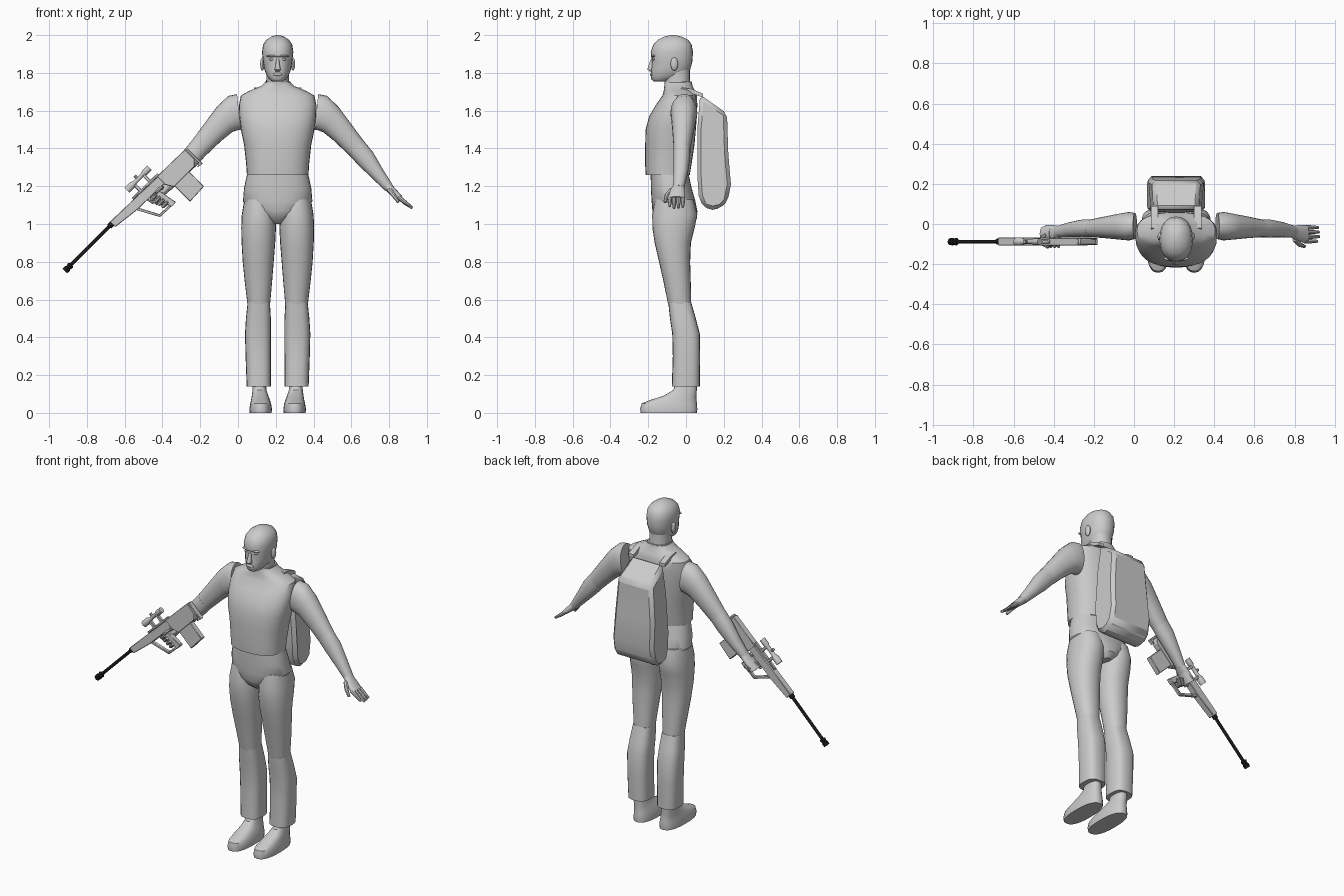
import bpy, bmesh, math
from mathutils import Vector, Matrix

CX = 0.21                      # body centre line
black = bpy.data.materials.new("black")
black.diffuse_color = (0.01, 0.01, 0.01, 1)


def finish(bm, name, loc=(CX, 0, 0), mirror=False, bevel=0, mat=None, angle=35):
    bmesh.ops.recalc_face_normals(bm, faces=bm.faces)
    me = bpy.data.meshes.new(name)
    bm.to_mesh(me)
    bm.free()
    ob = bpy.data.objects.new(name, me)
    ob.location = loc
    bpy.context.collection.objects.link(ob)
    if mat:
        me.materials.append(mat)
    if bevel:
        m = ob.modifiers.new("bevel", 'BEVEL')
        m.width, m.segments = bevel, 1
    if mirror:
        ob.modifiers.new("mirror", 'MIRROR').use_mirror_merge = False
    bpy.context.view_layer.objects.active = ob
    ob.select_set(True)
    bpy.ops.object.shade_smooth_by_angle(angle=math.radians(angle))
    ob.select_set(False)
    return ob


def loft(name, rings, n=24, p=2.2, flip=1, **kw):
    """rings: (x, z, half width, y front, y back[, tilt of ring in degrees])"""
    bm, loops = bmesh.new(), []
    for x, z, a, y0, y1, *t in rings:
        t = math.radians(t[0]) if t else 0
        ring = []
        for i in range(n):
            c, s = math.cos(math.tau * i / n), math.sin(math.tau * i / n)
            k = a * math.copysign(abs(c) ** (2 / p), c)
            y = (y0 + y1) / 2 + (y1 - y0) / 2 * math.copysign(abs(s) ** (2 / p), s)
            ring.append(bm.verts.new((flip * (x + k * math.cos(t)), y, z + k * math.sin(t))))
        loops.append(ring)
    for r, q in zip(loops, loops[1:]):
        for i in range(n):
            bm.faces.new((r[i], r[(i + 1) % n], q[(i + 1) % n], q[i]))
    bm.faces.new(loops[0])
    bm.faces.new(loops[-1])
    return finish(bm, name, **kw)


def plate(name, pts, half, to3d, **kw):
    """extrude a 2D outline by +-half, placed in space by to3d(a, b, side)"""
    bm = bmesh.new()
    sides = [[bm.verts.new(to3d(a, b, s * half)) for a, b in pts] for s in (-1, 1)]
    bm.faces.new(sides[0])
    bm.faces.new(sides[1])
    n = len(pts)
    for i in range(n):
        j = (i + 1) % n
        bm.faces.new((sides[0][i], sides[0][j], sides[1][j], sides[1][i]))
    return finish(bm, name, **kw)


def tube(name, pts, radii, n=10, loc=(CX, 0, 0), **kw):
    bm, loops = bmesh.new(), []
    pts = [Vector(q) for q in pts]
    for i, q in enumerate(pts):
        d = pts[min(i + 1, len(pts) - 1)] - pts[max(i - 1, 0)]
        rot = d.to_track_quat('Z', 'Y')
        loops.append([bm.verts.new(q + rot @ Vector((radii[i] * math.cos(math.tau * k / n),
                      radii[i] * math.sin(math.tau * k / n), 0))) for k in range(n)])
    for r, q in zip(loops, loops[1:]):
        for i in range(n):
            bm.faces.new((r[i], r[(i + 1) % n], q[(i + 1) % n], q[i]))
    bm.faces.new(loops[0])
    bm.faces.new(loops[-1])
    return finish(bm, name, loc=loc, **kw)


def ball(name, c, size, **kw):
    bm = bmesh.new()
    bmesh.ops.create_uvsphere(bm, u_segments=14, v_segments=8, radius=1,
                              matrix=Matrix.LocRotScale(Vector(c), None, Vector(size)))
    return finish(bm, name, **kw)


# torso, pelvis, neck
loft("torso", [(0, 1.26, .163, -.213, .02), (0, 1.32, .167, -.217, .03), (0, 1.42, .178, -.216, .045),
               (0, 1.50, .195, -.214, .052), (0, 1.57, .203, -.195, .058), (0, 1.63, .205, -.16, .06),
               (0, 1.68, .195, -.125, .058), (0, 1.705, .15, -.118, .048), (0, 1.73, .088, -.115, .035),
               (0, 1.75, .068, -.112, .03)], n=32, p=2.4)
loft("pelvis", [(0, 1.26, .163, -.187, .015), (0, 1.19, .178, -.186, .03), (0, 1.12, .184, -.182, .05),
                (0, 1.07, .145, -.178, .06), (0, 1.03, .085, -.16, .058), (0, 1.0, .03, -.12, .03)], n=32, p=2.3)
loft("collar", [(0, 1.72, .07, -.115, .036), (0, 1.755, .068, -.115, .03)])
loft("neck", [(0, 1.73, .062, -.11, .025), (0, 1.77, .06, -.115, .02), (0, 1.83, .06, -.12, .02)])

# head with face details
loft("head", [(0, 1.755, .03, -.172, -.10), (0, 1.765, .042, -.183, -.06), (0, 1.785, .058, -.186, 0),
              (0, 1.82, .071, -.184, .023), (0, 1.86, .077, -.18, .034), (0, 1.91, .083, -.187, .037),
              (0, 1.95, .077, -.173, .03), (0, 1.975, .06, -.15, .012), (0, 1.992, .034, -.115, -.022),
              (0, 2.0, .008, -.08, -.058)], angle=60)
loft("nose", [(0, 1.808, .012, -.192, -.17), (0, 1.818, .017, -.206, -.17), (0, 1.835, .012, -.2, -.17),
              (0, 1.875, .007, -.186, -.17)], n=10, angle=60)
ball("lips", (0, -.181, 1.792), (.026, .01, .009))
ball("brow", (0, -.172, 1.889), (.062, .014, .008))
ball("eye", (.031, -.168, 1.872), (.014, .011, .007), mirror=True)
ball("ear", (.081, -.062, 1.847), (.012, .02, .035), mirror=True)

# legs and shoes
loft("thigh", [(.098, 1.13, .078, -.165, .04), (.1, 1.05, .09, -.179, .06), (.101, .98, .092, -.178, .046),
               (.102, .9, .089, -.166, .026), (.103, .8, .082, -.143, .022), (.102, .7, .073, -.12, .025),
               (.1, .575, .06, -.095, .028)], mirror=True)
loft("shin", [(.1, .585, .059, -.094, .028), (.102, .5, .066, -.085, .052), (.104, .42, .069, -.073, .073),
              (.103, .3, .067, -.07, .075), (.1, .14, .064, -.075, .073)], n=20, p=2.8, mirror=True)
loft("shoe", [(.09, 0, .058, -.24, .058), (.09, .02, .06, -.243, .06), (.09, .05, .055, -.235, .058),
              (.091, .068, .05, -.19, .056), (.093, .09, .044, -.12, .055), (.096, .12, .037, -.068, .057),
              (.097, .17, .034, -.05, .058)], p=2.5, mirror=True)

# arms
loft("upper_arm", [(.205, 1.592, .096, -.075, .055, 84), (.235, 1.588, .094, -.082, .06, 74),
                   (.28, 1.555, .079, -.078, .052, 60), (.34, 1.49, .065, -.072, .04, 50),
                   (.425, 1.393, .053, -.065, .022, 44)], mirror=True)
loft("forearm", [(.415, 1.405, .054, -.066, .023, 44), (.465, 1.347, .052, -.067, .022, 40),
                 (.525, 1.27, .038, -.066, .01, 38), (.59, 1.19, .025, -.068, -.01, 38)], mirror=True)
loft("palm", [(.575, 1.208, .023, -.066, -.012, 38), (.605, 1.175, .022, -.085, -.006, 40),
              (.65, 1.135, .015, -.098, -.006, 42)], n=16, mirror=True)

# open left hand
for i in range(4):
    y, e = -.017 - .023 * i, (.004, .0, -.002, .008)[i]
    tube("left_finger", [(.64, y, 1.142), (.675 - e, y, 1.113 + e), (.712 - e, y, 1.086 + e)],
         (.012, .011, .007), n=8)
tube("left_thumb", [(.592, -.075, 1.18), (.615, -.103, 1.15), (.64, -.112, 1.115)], (.014, .012, .008), n=8)

# backpack: side profile, wider towards the bottom
plate("backpack", [(.075, 1.685), (.217, 1.585), (.224, 1.37), (.238, 1.21), (.22, 1.12), (.185, 1.085),
                   (.14, 1.075), (.09, 1.09), (.067, 1.15), (.06, 1.26), (.06, 1.5)], 1,
      lambda y, z, s: (s * (.112 + .032 * min(1, (1.685 - z) / .4)), y, z), bevel=.02, angle=28)
plate("shoulder_strap", [(-.05, 1.69), (-.02, 1.722), (.03, 1.715), (.09, 1.69), (.09, 1.67),
                         (.03, 1.69), (-.02, 1.70), (-.05, 1.67)], .018,
      lambda y, z, s: (.108 + s, y, z), mirror=True)

# rifle: u runs towards the muzzle, v towards the scope
R = math.sqrt(.5)


def gun(u, v, w=0.0):
    return (-.466 - (u + v) * R, -.088 + w, 1.21 + (v - u) * R)


O = (0, 0, 0)
for name, pts, half in [
    ("rifle_stock", [(-.262, .0), (-.05, .004), (-.05, -.05), (-.08, -.1), (-.235, -.1), (-.262, -.07)], .019),
    ("stock_pad", [(-.275, -.005), (-.262, -.002), (-.262, -.1), (-.24, -.115), (-.275, -.12)], .015),
    ("magazine", [(-.195, -.09), (-.085, -.09), (-.085, -.215), (-.195, -.21)], .017),
    ("receiver", [(-.06, .0), (.29, .01), (.29, -.03), (.15, -.047), (-.06, -.052)], .02),
    ("top_rail", [(-.07, .0), (.12, .005), (.12, .017), (-.07, .014)], .01),
    ("pistol_grip", [(-.01, -.045), (.03, -.045), (.005, -.165), (-.03, -.165)], .015),
    ("guard_bottom", [(-.03, -.165), (.085, -.16), (.08, -.147), (-.03, -.152)], .011),
    ("guard_front", [(.085, -.16), (.15, -.04), (.133, -.04), (.073, -.153)], .011),
    ("trigger", [(.06, -.045), (.072, -.045), (.064, -.085), (.056, -.085)], .005),
    ("rear_scope_mount", [(-.02, .01), (-.002, .01), (-.002, .06), (-.02, .06)], .01),
    ("front_scope_mount", [(.05, .01), (.068, .01), (.068, .06), (.05, .06)], .01),
]:
    plate(name, pts, half, gun, loc=O, bevel=.003)


def along(name, stations, v, **kw):
    tube(name, [gun(u, v) for u, r in stations], [r for u, r in stations], n=14, loc=O, **kw)


along("scope", [(-.06, .017), (-.02, .017), (-.01, .012), (.05, .012), (.07, .02), (.108, .02)], .064)
tube("scope_knob", [gun(.025, .06), gun(.025, .09)], (.009, .009), loc=O)
along("barrel", [(.28, .016), (.31, .015), (.312, .0095), (.605, .0095)], -.006, mat=black)
along("muzzle_brake", [(.595, .012), (.6, .019), (.617, .014), (.623, .019), (.643, .017)], -.006, mat=black)

# right hand closed around the grip
loft("right_knuckles", [(.615, 1.165, .024, -.09, -.008, 40), (.66, 1.115, .026, -.085, -.012, 40)],
     n=16, flip=-1)
for i in range(4):
    v = -.062 - .023 * i
    u = .035 - .005 * i
    tube("right_finger", [gun(u - .02, v, .035), gun(u + .012, v, .02), gun(u + .014, v, -.012),
                          gun(u - .02, v, -.024)], (.013, .012, .011, .008), n=8, loc=O)
tube("right_thumb", [gun(-.03, -.06, .03), gun(-.03, -.05, -.01), gun(.01, -.055, -.028)],
     (.014, .012, .008), n=8, loc=O)
